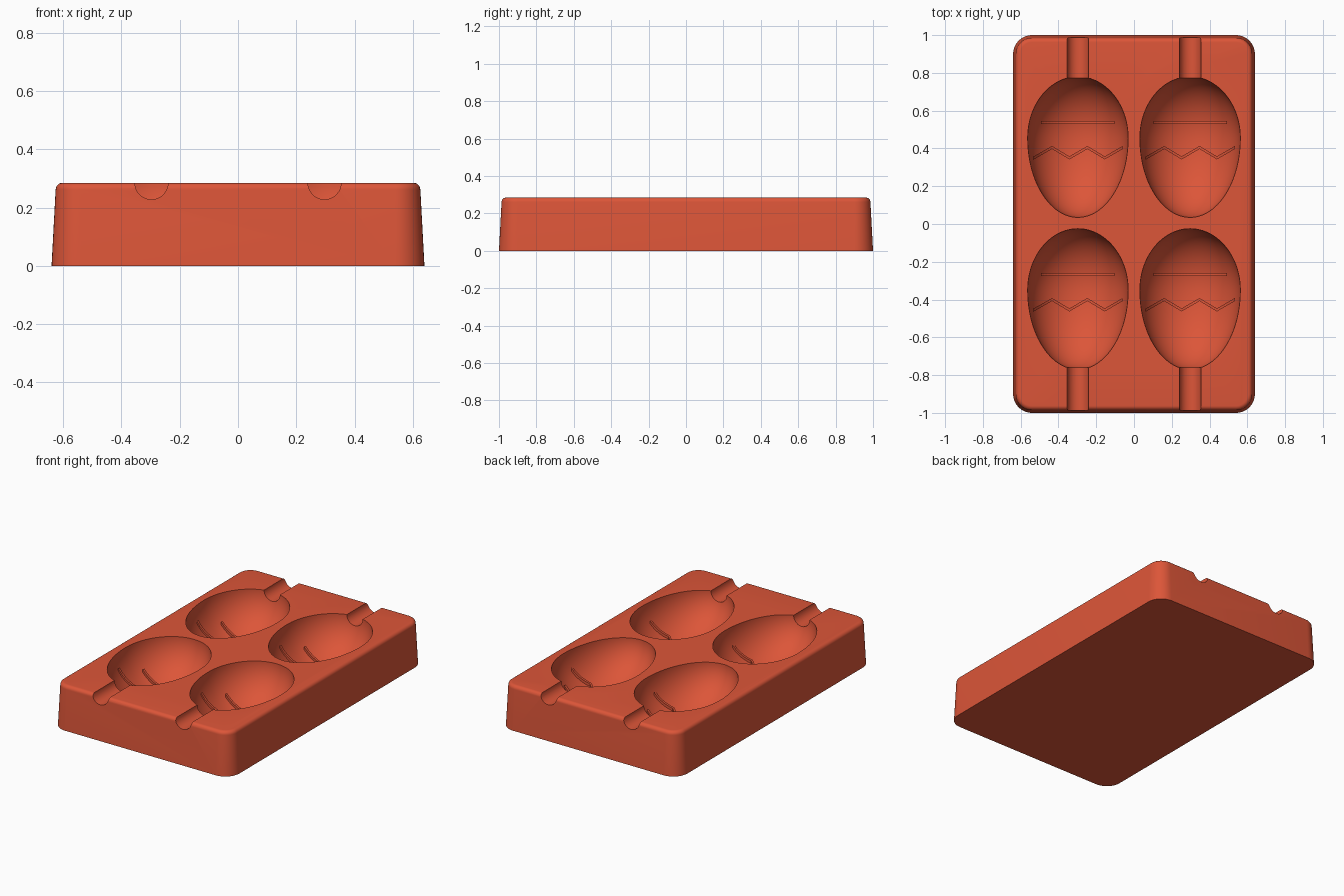
import bpy, bmesh, math
from mathutils import Matrix, Vector

if "Cube" in bpy.data.objects:
    bpy.data.objects.remove(bpy.data.objects["Cube"])

TOP = 0.285
EGG_X, EGG_R = 0.297, 0.266
BLUNT, POINT = 0.325, 0.42          # egg lengths on each side of its widest ring
EGG_YS = (0.455, -0.35)
CHANNEL_R = 0.057

red = bpy.data.materials.new("terracotta_red")
red.use_nodes = True
colour = (0.72, 0.092, 0.04, 1)
red.diffuse_color = colour
red.node_tree.nodes["Principled BSDF"].inputs["Base Color"].default_value = colour


def make_object(name, bm):
    bmesh.ops.recalc_face_normals(bm, faces=bm.faces)
    mesh = bpy.data.meshes.new(name)
    bm.to_mesh(mesh)
    bm.free()
    mesh.materials.append(red)
    obj = bpy.data.objects.new(name, mesh)
    bpy.context.collection.objects.link(obj)
    return obj


def activate(obj):
    bpy.ops.object.select_all(action="DESELECT")
    obj.select_set(True)
    bpy.context.view_layer.objects.active = obj


def rounded_rect(half_x, half_y, radius, steps=10):
    pts = []
    for k, (sx, sy) in enumerate(((1, 1), (-1, 1), (-1, -1), (1, -1))):
        for i in range(steps + 1):
            a = math.pi / 2 * (k + i / steps)
            pts.append((sx * (half_x - radius) + radius * math.cos(a),
                        sy * (half_y - radius) + radius * math.sin(a)))
    return pts


# Tapered block with a rounded upper edge
def build_block():
    edge, taper = 0.024, 0.014
    layers = [(0, 0), (TOP - edge, taper)]
    for i in range(1, 7):
        a = math.pi / 2 * i / 6
        layers.append((TOP - edge + edge * math.sin(a),
                       taper + edge * (1 - math.cos(a))))
    bm = bmesh.new()
    rings = []
    for z, inset in layers:
        outline = rounded_rect(0.64 - inset, 1 - inset, 0.1 - inset)
        rings.append([bm.verts.new((x, y, z)) for x, y in outline])
    for low, high in zip(rings, rings[1:]):
        for i in range(len(low)):
            j = (i + 1) % len(low)
            bm.faces.new((low[i], low[j], high[j], high[i]))
    bm.faces.new(rings[0])
    bm.faces.new(rings[-1])
    return make_object("mould_block", bm)


# Egg-shaped cutter: round in section, blunt towards the back
def build_egg(cx, cy):
    bm = bmesh.new()
    spin = Matrix.Rotation(-math.pi / 2, 4, "X") @ Matrix.Rotation(0.02, 4, "Z")
    bmesh.ops.create_uvsphere(bm, u_segments=80, v_segments=48, radius=1, matrix=spin)
    for v in bm.verts:
        length = BLUNT if v.co.y > 0 else POINT
        v.co = Vector((cx + v.co.x * EGG_R, cy + v.co.y * length, TOP + v.co.z * EGG_R))
    return make_object("egg_cutter", bm)


# Round cutter for the stick channel at each end
def build_channel(cx, side):
    bm = bmesh.new()
    place = Matrix.Translation((cx, side * 0.9, TOP)) @ Matrix.Rotation(math.pi / 2, 4, "X")
    bmesh.ops.create_cone(bm, cap_ends=True, segments=40, radius1=CHANNEL_R,
                          radius2=CHANNEL_R, depth=0.4,
                          matrix=place @ Matrix.Rotation(0.03, 4, "Z"))
    return make_object("channel_cutter", bm)


def cavity_z(dx, dy):
    length = BLUNT if dy > 0 else POINT
    return TOP - EGG_R * math.sqrt(max(0, 1 - (dy / length) ** 2 - (dx / EGG_R) ** 2))


# Thin raised line that follows the cavity wall
def build_ridge(name, cx, cy, path, half_width=0.008, height=0.016, sink=0.012):
    points = []
    for (x0, y0), (x1, y1) in zip(path, path[1:]):
        steps = max(2, round((x1 - x0) / 0.016))
        points += [(x0 + (x1 - x0) * i / steps, y0 + (y1 - y0) * i / steps)
                   for i in range(steps)]
    points.append(path[-1])
    bm = bmesh.new()
    rings = []
    for x, y in points:
        z = cavity_z(x, y)
        rings.append([bm.verts.new((cx + x, cy + y + s * half_width, z + h))
                      for s, h in ((-1, -sink), (1, -sink), (1, height), (-1, height))])
    for a, b in zip(rings, rings[1:]):
        for i in range(4):
            j = (i + 1) % 4
            bm.faces.new((a[i], a[j], b[j], b[i]))
    bm.faces.new(rings[0])
    bm.faces.new(rings[-1])
    return make_object(name, bm)


# Carve the cavities and channels out of the block
block = build_block()
cutters = []
for sx in (-1, 1):
    cutters += [build_egg(sx * EGG_X, cy) for cy in EGG_YS]
    cutters += [build_channel(sx * EGG_X, side) for side in (-1, 1)]
activate(block)
for cutter in cutters:
    cutter.hide_render = True
    mod = block.modifiers.new("carve", "BOOLEAN")
    mod.operation = "DIFFERENCE"
    mod.solver = "EXACT"
    mod.object = cutter
    bpy.ops.object.modifier_apply(modifier=mod.name)
for cutter in cutters:
    bpy.data.objects.remove(cutter)
bpy.ops.object.shade_smooth_by_angle(angle=math.radians(30))

# Decorative lines in every cavity
stripe = [(-0.195, 0.083), (0.195, 0.083)]
zigzag = [(-0.237, -0.107), (-0.137, -0.05), (-0.045, -0.105),
          (0.05, -0.05), (0.142, -0.105), (0.237, -0.05)]
for side, sx in (("right", -1), ("left", 1)):
    for end, cy in zip(("back", "front"), EGG_YS):
        build_ridge(f"{end}_{side}_stripe", sx * EGG_X, cy, stripe)
        build_ridge(f"{end}_{side}_zigzag", sx * EGG_X, cy, zigzag)
